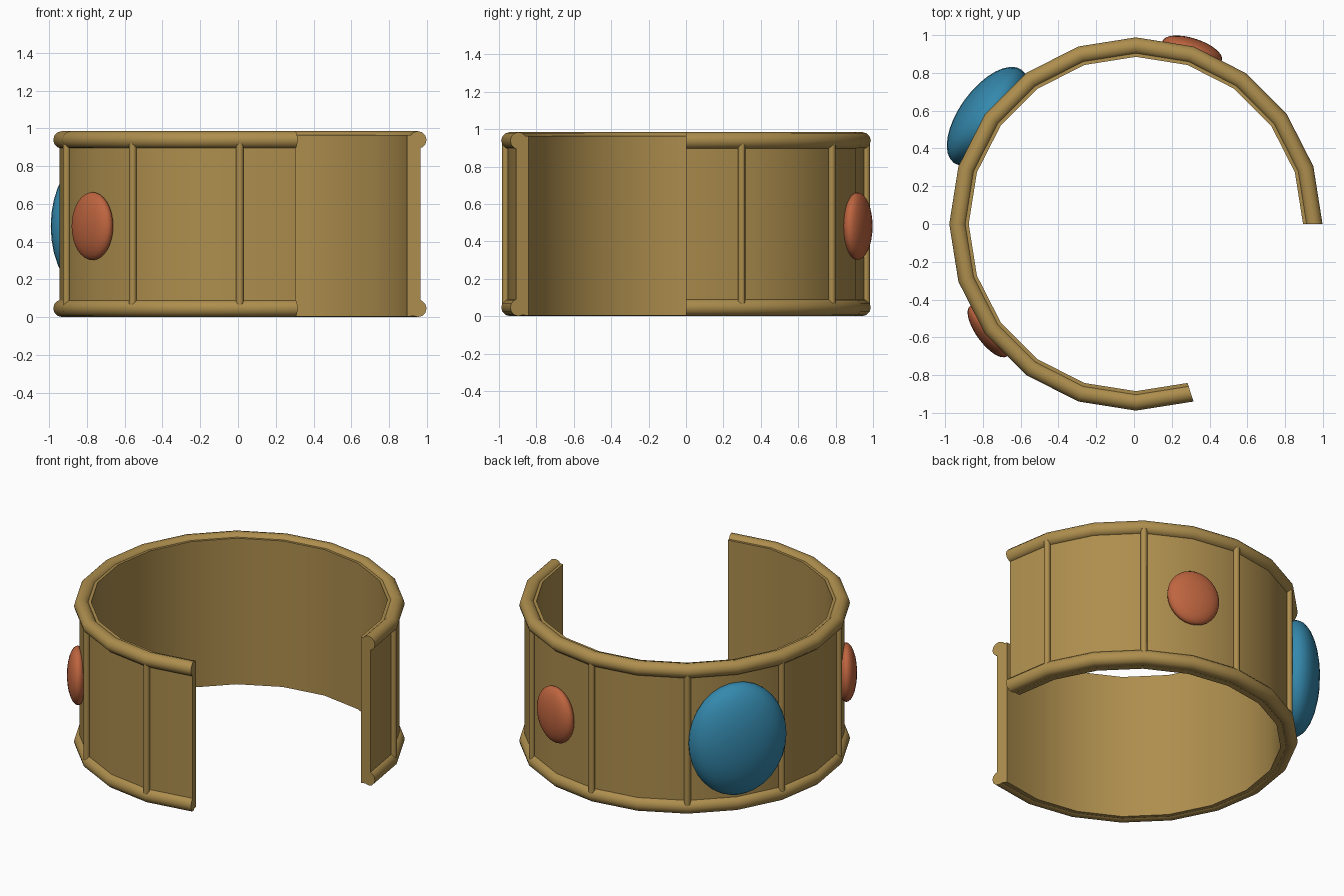
import bpy, bmesh, math
from mathutils import Matrix, Vector

if "Cube" in bpy.data.objects:
    bpy.data.objects.remove(bpy.data.objects["Cube"])

CX = 0.01            # centre of the band
STEP = math.radians(18)   # 20-sided ring, 16 sides kept
SEGS = 16


def material(name, rgb):
    m = bpy.data.materials.new(name)
    m.diffuse_color = (*rgb, 1)
    m.use_nodes = True
    m.node_tree.nodes["Principled BSDF"].inputs["Base Color"].default_value = m.diffuse_color
    return m


gold = material("gold", (0.42, 0.27, 0.075))
blue = material("blue_stone", (0.035, 0.25, 0.42))
red = material("red_stone", (0.52, 0.13, 0.05))


def finish(bm, name, mat, angle):
    bmesh.ops.recalc_face_normals(bm, faces=bm.faces)
    me = bpy.data.meshes.new(name)
    bm.to_mesh(me)
    bm.free()
    ob = bpy.data.objects.new(name, me)
    bpy.context.collection.objects.link(ob)
    me.materials.append(mat)
    bpy.ops.object.select_all(action='DESELECT')
    ob.select_set(True)
    bpy.context.view_layer.objects.active = ob
    bpy.ops.object.shade_smooth_by_angle(angle=math.radians(angle))
    return ob


def sweep(name, profile, angle):
    """Sweep a closed (radius, z) profile around the open ring."""
    bm = bmesh.new()
    rings = []
    for i in range(SEGS + 1):
        a = i * STEP
        rings.append([bm.verts.new((CX + r * math.cos(a), r * math.sin(a), z))
                      for r, z in profile])
    n = len(profile)
    for p, q in zip(rings, rings[1:]):
        for j in range(n):
            k = (j + 1) % n
            bm.faces.new((p[j], p[k], q[k], q[j]))
    bm.faces.new(rings[0])
    bm.faces.new(rings[-1])
    return finish(bm, name, gold, angle)


def circle(r, z, rad, n=12):
    return [(r + rad * math.cos(2 * math.pi * i / n),
             z + rad * math.sin(2 * math.pi * i / n)) for i in range(n)]


# Band wall and rounded rims
sweep("band_wall", [(0.885, 0.003), (0.955, 0.012), (0.955, 0.96), (0.885, 0.965)], 30)
sweep("lower_rim", circle(0.942, 0.047, 0.046), 40)
sweep("upper_rim", circle(0.942, 0.939, 0.046), 40)

# Upright ribs on every other corner
for i in range(1, SEGS, 2):
    a = i * STEP
    bm = bmesh.new()
    bmesh.ops.create_cone(bm, cap_ends=True, segments=8, radius1=0.02, radius2=0.02, depth=0.86,
                          matrix=Matrix.Translation((CX + 0.964 * math.cos(a), 0.964 * math.sin(a), 0.492))
                          @ Matrix.Rotation(a, 4, 'Z'))
    finish(bm, "upright_rib", gold, 50)


# Domed stones: angle, radius of centre, (depth, half width, half height)
def stone(name, deg, r, size, mat):
    a = math.radians(deg)
    bm = bmesh.new()
    bmesh.ops.create_uvsphere(bm, u_segments=32, v_segments=16, radius=1,
                              matrix=Matrix.Translation((CX + r * math.cos(a), r * math.sin(a), 0.482))
                              @ Matrix.Rotation(a, 4, 'Z') @ Matrix.Diagonal((*size, 1)))
    # trim away the back of the dome, hidden inside the wall
    n = Vector((math.cos(a), math.sin(a), 0))
    bmesh.ops.bisect_plane(bm, geom=bm.verts[:] + bm.edges[:] + bm.faces[:],
                           plane_co=Vector((CX, 0, 0)) + n * 0.895, plane_no=n, clear_inner=True)
    finish(bm, name, mat, 60)


stone("large_blue_stone", 144, 0.97, (0.15, 0.305, 0.365), blue)
stone("side_red_stone", 216, 0.965, (0.065, 0.165, 0.18), red)
stone("back_red_stone", 72, 0.965, (0.065, 0.165, 0.18), red)
